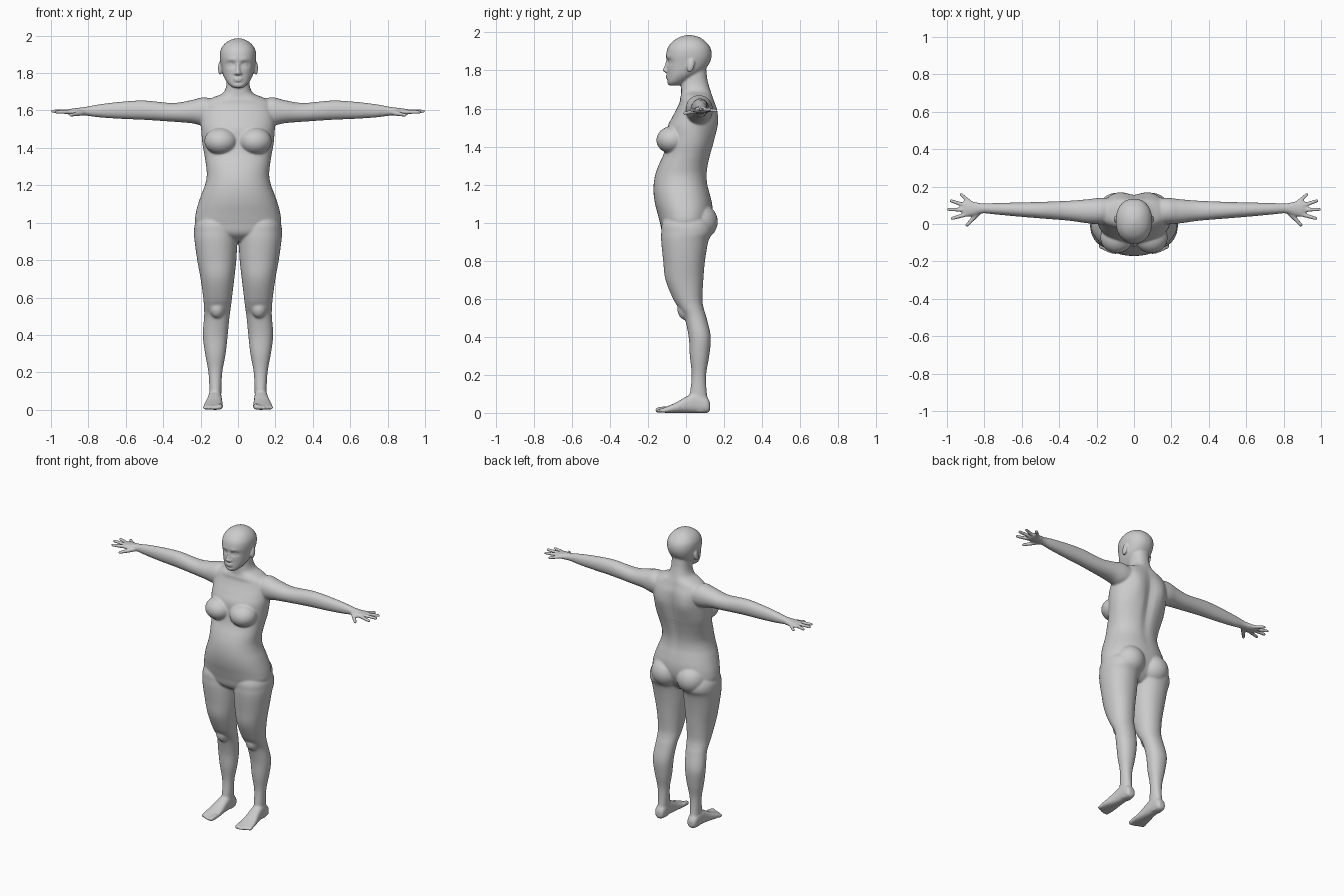
import bpy, bmesh, math
from mathutils import Vector, Matrix

bm = bmesh.new()


def skin(loops):
    """Bridge a list of vertex loops and cap both ends."""
    segs = len(loops[0])
    for p, q in zip(loops, loops[1:]):
        for s in range(segs):
            e = (s + 1) % segs
            bm.faces.new((p[s], p[e], q[e], q[s]))
    bm.faces.new(loops[0])
    bm.faces.new(loops[-1])


def loft(axis, rings, side=1, n=2.2, sub=6, segs=48):
    """Closed tube; each ring is (position along axis, min/max of the two other axes)."""
    others = [i for i in range(3) if i != axis]
    pts = [rings[0]] + list(rings) + [rings[-1]]
    dense = []
    for i in range(1, len(pts) - 2):
        for k in range(sub):
            t = k / sub
            dense.append([0.5 * (2 * b + (c - a) * t + (2 * a - 5 * b + 4 * c - d) * t * t
                                 + (3 * b - a - 3 * c + d) * t ** 3)
                          for a, b, c, d in zip(*pts[i - 1:i + 3])])
    dense.append(rings[-1])
    loops = []
    for pos, a0, a1, b0, b1 in dense:
        loop = []
        for s in range(segs):
            ang = 2 * math.pi * s / segs
            c, w = math.cos(ang), math.sin(ang)
            v = [0, 0, 0]
            v[axis] = pos
            v[others[0]] = (a0 + a1) / 2 + (a1 - a0) / 2 * math.copysign(abs(c) ** (2 / n), c)
            v[others[1]] = (b0 + b1) / 2 + (b1 - b0) / 2 * math.copysign(abs(w) ** (2 / n), w)
            v[0] *= side
            loop.append(bm.verts.new(v))
        loops.append(loop)
    skin(loops)
    return [v for loop in loops for v in loop]


def push(verts, centre, radii, dy):
    """Soft sculpting stroke along y."""
    for v in verts:
        d = sum(((v.co[i] - centre[i]) / radii[i]) ** 2 for i in range(3))
        v.co.y += dy * math.exp(-d)


def blob(centre, radii, tilt=0.0):
    m = Matrix.Translation(centre) @ Matrix.Rotation(tilt, 4, 'X') @ Matrix.Diagonal((*radii, 1))
    bmesh.ops.create_uvsphere(bm, u_segments=32, v_segments=20, radius=1, matrix=m)


def digit(p, q, r1, r2, side):
    """Tapered capsule for fingers and toes."""
    p, q = Vector((p[0] * side, p[1], p[2])), Vector((q[0] * side, q[1], q[2]))
    turn = (q - p).to_track_quat('Z', 'Y')
    loops = []
    for centre, r, angles in ((p, r1, (-80, -55, -28, 0)), (q, r2, (0, 28, 55, 80))):
        for a in map(math.radians, angles):
            loops.append([bm.verts.new(centre + turn @ Vector((
                r * math.cos(a) * math.cos(k * math.pi / 8),
                r * math.cos(a) * math.sin(k * math.pi / 8), r * math.sin(a)))) for k in range(16)])
    skin(loops)


# Torso and neck: z, half width, front y, back y
torso_rings = [(.90, .06, -.07, .06), (.94, .19, -.12, .10), (1.0, .228, -.137, .13),
               (1.05, .226, -.15, .14), (1.1, .213, -.163, .138), (1.15, .196, -.17, .127),
               (1.2, .177, -.17, .115), (1.25, .167, -.162, .112), (1.3, .17, -.145, .118),
               (1.36, .179, -.118, .132), (1.42, .19, -.105, .147), (1.5, .197, -.098, .160),
               (1.55, .197, -.075, .163), (1.6, .193, -.048, .16), (1.64, .182, -.03, .148),
               (1.667, .14, -.025, .14), (1.69, .085, -.025, .132), (1.72, .066, -.025, .122),
               (1.76, .06, -.02, .112), (1.82, .06, -.02, .105)]
torso = loft(2, [(z, -w, w, f, b) for z, w, f, b in torso_rings], segs=64)
push(torso, (0, .15, 1.42), (.03, .1, .2), -.016)
for s in (1, -1):
    push(torso, (s * .1, .15, 1.53), (.06, .08, .09), .016)
    push(torso, (s * .07, -.04, 1.655), (.07, .04, .015), -.006)

# Head: z, half width, front y, back y
head_rings = [(1.722, .028, -.092, -.03), (1.74, .05, -.1, .0), (1.77, .071, -.098, .05),
              (1.80, .083, -.099, .095), (1.84, .091, -.101, .124), (1.88, .097, -.104, .135),
              (1.92, .094, -.095, .128), (1.953, .075, -.07, .102), (1.975, .045, -.035, .07),
              (1.986, .012, 0, .03)]
head = loft(2, [(z, -w, w, f, b) for z, w, f, b in head_rings], segs=80, sub=10)
push(head, (0, -.1, 1.748), (.03, .04, .007), .006)
for s in (1, -1):
    push(head, (s * .036, -.095, 1.846), (.023, .05, .014), .014)
    push(head, (s * .034, -.095, 1.872), (.025, .05, .009), -.004)
    blob((s * .036, -.076, 1.845), (.015, .014, .011))
    blob((s * .097, .025, 1.825), (.010, .019, .036), -.25)
    blob((s * .012, -.104, 1.797), (.009, .011, .008))
# Nose and lips
loft(2, [(1.788, -.008, .008, -.11, -.08), (1.80, -.013, .013, -.124, -.08),
         (1.82, -.010, .010, -.115, -.08), (1.86, -.008, .008, -.103, -.08)], segs=24)
blob((0, -.098, 1.772), (.026, .010, .006))
blob((0, -.097, 1.760), (.022, .010, .006))

# Paired parts
leg_rings = [(1.08, .03, .18, -.09, .09), (1.0, .01, .227, -.125, .13), (.95, .004, .235, -.13, .138),
             (.9, .004, .232, -.13, .117), (.8, .009, .218, -.12, .1), (.7, .02, .2, -.108, .091),
             (.6, .032, .186, -.068, .086), (.55, .038, .182, -.038, .093), (.5, .045, .181, -.008, .108),
             (.4, .055, .188, .014, .13), (.3, .066, .176, .02, .122), (.2, .084, .158, .03, .106),
             (.1, .089, .153, .02, .11), (.04, .09, .155, .01, .124), (.006, .095, .15, .03, .118)]
foot_rings = [(.127, .105, .14, .015, .05), (.11, .09, .155, 0, .08), (.05, .087, .16, 0, .105),
              (0, .085, .166, 0, .085), (-.05, .082, .178, 0, .056), (-.1, .08, .185, 0, .034),
              (-.128, .087, .18, .002, .024)]
arm_rings = [(.1, 0, .14, 1.53, 1.65), (.18, -.002, .14, 1.518, 1.67), (.25, .004, .132, 1.532, 1.655),
             (.35, .018, .124, 1.54, 1.64), (.5, .03, .118, 1.55, 1.653), (.62, .04, .115, 1.555, 1.647),
             (.74, .051, .112, 1.563, 1.633), (.81, .057, .110, 1.572, 1.62),
             (.86, .044, .120, 1.574, 1.613), (.90, .038, .127, 1.577, 1.608), (.915, .045, .122, 1.582, 1.603)]
fingers = [((.83, .062, 1.588), (.893, -.006, 1.575), .015), ((.90, .05, 1.592), (.972, .030, 1.592), .012),
           ((.90, .075, 1.594), (.991, .078, 1.596), .012), ((.90, .098, 1.593), (.978, .124, 1.594), .012),
           ((.875, .115, 1.592), (.925, .158, 1.588), .0115)]
for s in (1, -1):
    loft(2, leg_rings, s, n=2.15)
    loft(1, foot_rings, s, n=2.5)
    loft(0, arm_rings, s, n=2.1)
    for base, tip, r in fingers:
        digit(base, tip, r, .0095, s)
    # Toes, big one inside
    for i in range(5):
        x, r = .097 + i * .0195, (.015, .011, .011, .0105, .010)[i]
        digit((x, -.105, r + .004), (x + .002, (-.147, -.148, -.142, -.134, -.124)[i], r), r + .002, r, s)
    # Breast, buttock and knee volumes
    blob((s * .092, -.072, 1.436), (.088, .084, .072), .1)
    blob((s * .095, .062, 1.005), (.1, .105, .10))
    blob((s * .112, -.005, .545), (.042, .04, .055))

bmesh.ops.recalc_face_normals(bm, faces=bm.faces)
mesh = bpy.data.meshes.new("body")
bm.to_mesh(mesh)
bm.free()
body = bpy.data.objects.new("body", mesh)
bpy.context.collection.objects.link(body)

# Fuse all volumes into one smooth skin
remesh = body.modifiers.new("fuse", 'REMESH')
remesh.mode = 'VOXEL'
remesh.voxel_size = 0.006
remesh.use_smooth_shade = True
smooth = body.modifiers.new("soften", 'SMOOTH')
smooth.factor = 0.5
smooth.iterations = 5
